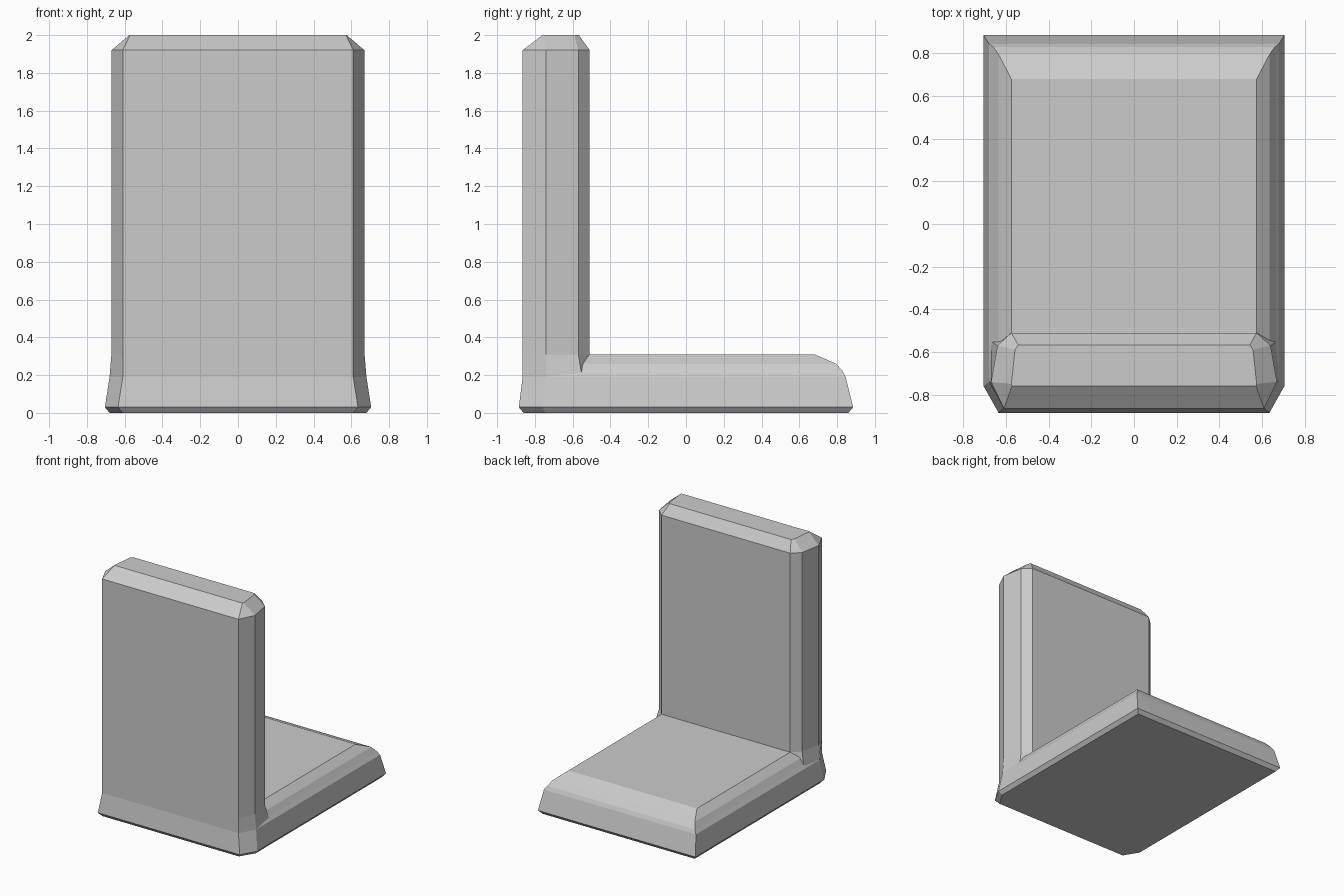
import bpy
import bmesh

cube = bpy.data.objects.get("Cube")
if cube:
    bpy.data.objects.remove(cube, do_unlink=True)

# Single stone colour
stone_grey = bpy.data.materials.new("stone_grey")
stone_grey.use_nodes = True
colour = (0.6, 0.6, 0.6, 1.0)
stone_grey.diffuse_color = colour
shader = next(n for n in stone_grey.node_tree.nodes if n.type == "BSDF_PRINCIPLED")
shader.inputs["Base Color"].default_value = colour


def loft(name, sections):
    """Skin mirrored half outlines (height, [(x, y) front to back]) and cap both ends."""
    bm = bmesh.new()
    rings = []
    for z, half in sections:
        outline = half + [(-x, y) for x, y in reversed(half)]
        rings.append([bm.verts.new((x, y, z)) for x, y in outline])
    for low, high in zip(rings, rings[1:]):
        n = len(low)
        for i in range(n):
            j = (i + 1) % n
            bm.faces.new((low[i], low[j], high[j], high[i]))
    bm.faces.new(rings[0][::-1])
    bm.faces.new(rings[-1])
    bmesh.ops.recalc_face_normals(bm, faces=bm.faces)
    mesh = bpy.data.meshes.new(name)
    bm.to_mesh(mesh)
    bm.free()
    mesh.materials.append(stone_grey)
    obj = bpy.data.objects.new(name, mesh)
    bpy.context.collection.objects.link(obj)
    return obj


# Ground slab: flared foot with clipped front corners, rounded upper edge
loft("ground_slab", [
    (0.0, [(0.61, -0.86), (0.68, -0.745), (0.68, 0.86)]),
    (0.03, [(0.635, -0.885), (0.705, -0.76), (0.705, 0.885)]),
    (0.19, [(0.61, -0.865), (0.68, -0.74), (0.68, 0.845)]),
    (0.22, [(0.6, -0.83), (0.66, -0.73), (0.66, 0.83)]),
    (0.26, [(0.59, -0.8), (0.635, -0.72), (0.635, 0.795)]),
    (0.31, [(0.55, -0.76), (0.575, -0.7), (0.575, 0.68)]),
])

# Upright slab: chamfered corners and bevelled top
front, side = (0.61, -0.865), (0.67, -0.74)
rear_corner, rear = (0.64, -0.57), (0.575, -0.51)
loft("upright_slab", [
    (0.19, [front, (0.68, -0.74), (0.67, -0.55), (0.575, -0.5)]),
    (0.31, [front, side, rear_corner, rear]),
    (1.92, [front, side, rear_corner, rear]),
    (2.0, [(0.572, -0.76), (0.575, -0.75), (0.558, -0.59), (0.543, -0.567)]),
])
